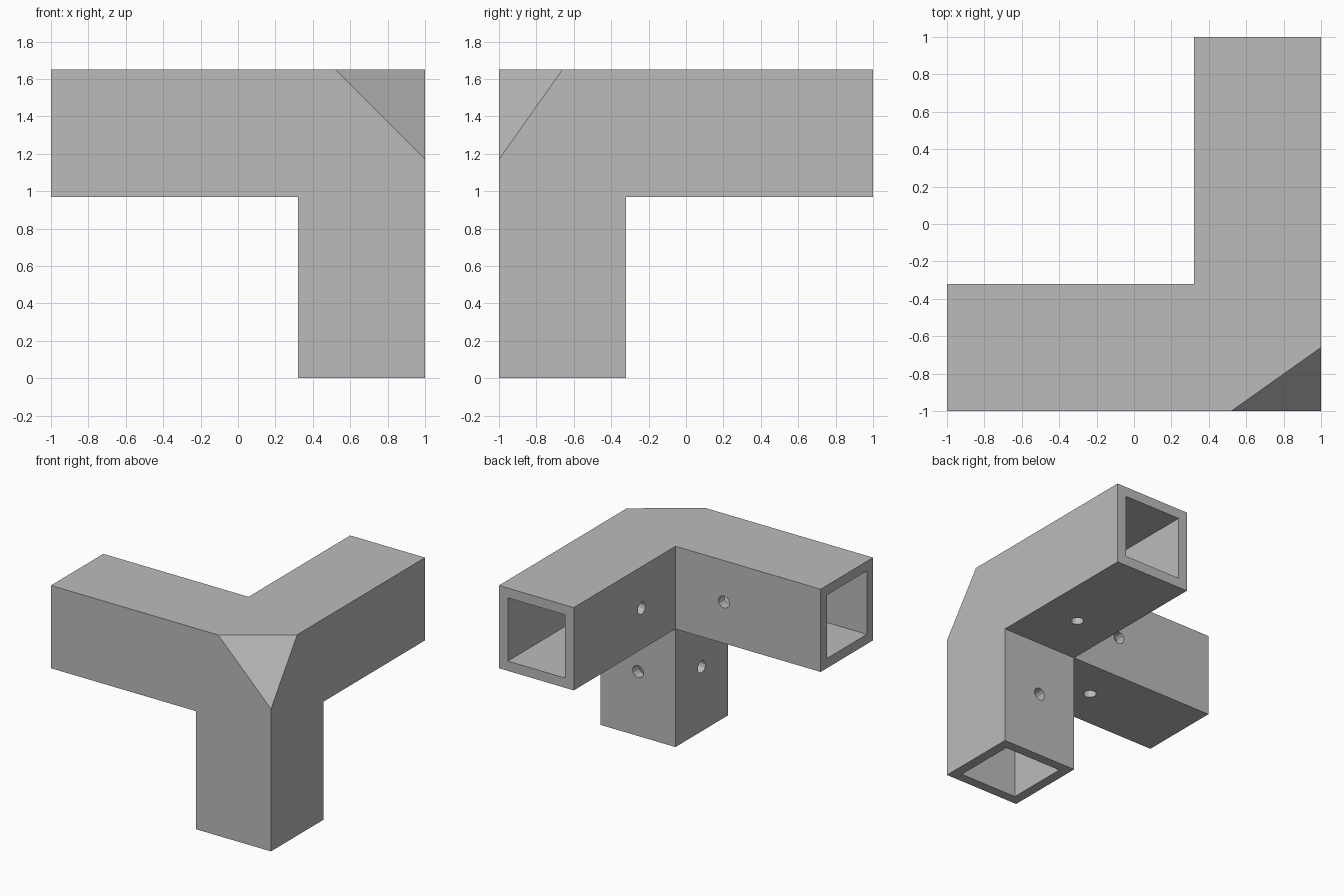
import bpy, bmesh
from mathutils import Vector

if "Cube" in bpy.data.objects:
    bpy.data.objects.remove(bpy.data.objects["Cube"])

SIDE, WALL, TOP = 0.68, 0.08, 1.65
HOLE_RADIUS, HOLE_OFFSET = 0.05, 0.44
CORNER = Vector((1, -1, TOP))                     # outer corner
ARMS = [(Vector((-1, 0, 0)), 2.0), (Vector((0, 1, 0)), 2.0), (Vector((0, 0, -1)), TOP)]
INWARD = Vector((-1, 1, -1))
CENTRE = CORNER + INWARD * SIDE / 2               # middle of the corner block

grey = bpy.data.materials.new("plain grey")
grey.use_nodes = True
grey.diffuse_color = (0.5, 0.5, 0.5, 1)
grey.node_tree.nodes["Principled BSDF"].inputs["Base Color"].default_value = (0.5, 0.5, 0.5, 1)


def mesh_object(name, bm):
    bmesh.ops.recalc_face_normals(bm, faces=bm.faces)
    mesh = bpy.data.meshes.new(name)
    bm.to_mesh(mesh)
    bm.free()
    mesh.materials.append(grey)
    obj = bpy.data.objects.new(name, mesh)
    bpy.context.scene.collection.objects.link(obj)
    return obj


def bar(name, axis, start, end, width):
    """Square bar along an arm, measured from the corner block's middle."""
    bm = bmesh.new()
    bmesh.ops.create_cube(bm, size=1)
    size = Vector([end - start if abs(a) > 0.5 else width for a in axis])
    bmesh.ops.scale(bm, vec=size, verts=bm.verts)
    bmesh.ops.translate(bm, vec=CENTRE + axis * (start + end) / 2, verts=bm.verts)
    return mesh_object(name, bm)


def pin(name, base, axis):
    """Round cutter running from inside an arm out through one wall."""
    bm = bmesh.new()
    bmesh.ops.create_cone(bm, cap_ends=True, segments=12, radius1=HOLE_RADIUS,
                          radius2=HOLE_RADIUS, depth=SIDE / 2 + 0.1)
    bmesh.ops.rotate(bm, matrix=axis.to_track_quat('Z', 'Y').to_matrix(), verts=bm.verts)
    bmesh.ops.translate(bm, vec=base + axis * (SIDE / 2 + 0.1) / 2, verts=bm.verts)
    return mesh_object(name, bm)


def combine(target, tool, operation):
    mod = target.modifiers.new(tool.name, 'BOOLEAN')
    mod.operation, mod.solver, mod.object = operation, 'EXACT', tool
    bpy.context.view_layer.update()
    result = bpy.data.meshes.new_from_object(
        target.evaluated_get(bpy.context.evaluated_depsgraph_get()))
    target.modifiers.clear()
    target.data = result
    bpy.data.objects.remove(tool)


# Three solid arms joined at the corner
half = SIDE / 2
bracket = bar("corner_bracket", ARMS[0][0], -half, ARMS[0][1] - half, SIDE)
for axis, length in ARMS[1:]:
    combine(bracket, bar("arm", axis, -half, length - half, SIDE), 'UNION')

# Slanted cut across the outer corner
bm = bmesh.new()
tips = [CORNER + axis * d for (axis, _), d in zip(ARMS, (0.48, 0.34, 0.48))]
base = [bm.verts.new(p) for p in tips]
# Extend the cutter past the corner so no faces coincide
peak = Vector(tips[0] + tips[1] + tips[2]) / 3
for vert in base:
    vert.co = peak + (vert.co - peak) * 3
apex = bm.verts.new(peak + (tips[1] - tips[0]).cross(tips[2] - tips[0]).normalized()
                    * (1 if (tips[1] - tips[0]).cross(tips[2] - tips[0]).dot(INWARD) < 0 else -1) * 3)
bm.faces.new(base)
for i in range(3):
    bm.faces.new((base[i], base[(i + 1) % 3], apex))
combine(bracket, mesh_object("corner_cutter", bm), 'DIFFERENCE')

# Square sockets, open at the arm ends
for axis, length in ARMS:
    combine(bracket, bar("socket_cutter", axis, half, length, SIDE - 2 * WALL), 'DIFFERENCE')

# Screw holes through the inner walls of each arm
for axis, _ in ARMS:
    for other, _ in ARMS:
        if other != axis:
            combine(bracket, pin("hole_cutter", CENTRE + axis * (half + HOLE_OFFSET), other),
                    'DIFFERENCE')

for poly in bracket.data.polygons:
    poly.use_smooth = False
    poly.material_index = 0
